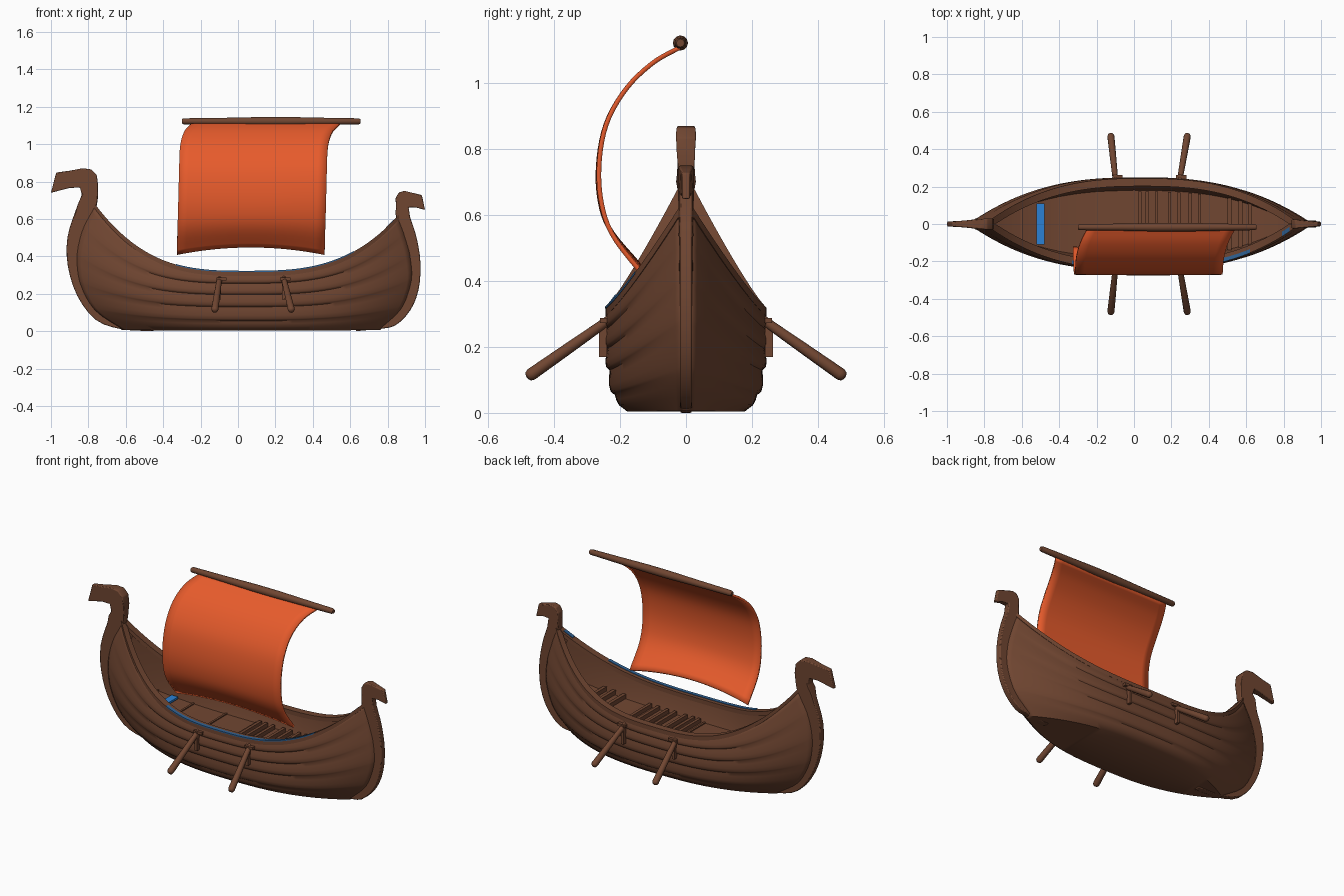
import bpy, bmesh, math
from mathutils import Vector, Matrix

if "Cube" in bpy.data.objects:
    bpy.data.objects.remove(bpy.data.objects["Cube"])


def material(name, rgb):
    m = bpy.data.materials.new(name)
    m.diffuse_color = (*rgb, 1)
    m.use_nodes = True
    m.node_tree.nodes["Principled BSDF"].inputs["Base Color"].default_value = m.diffuse_color
    return m


WOOD = material("brown wood", (0.162, 0.061, 0.031))
CLOTH = material("orange cloth", (0.80, 0.105, 0.025))
BLUE = material("blue paint", (0.024, 0.22, 0.66))
DARK_BLUE = material("dark blue paint", (0.03, 0.125, 0.30))


def add_object(name, bm, mat, smooth=40):
    bmesh.ops.recalc_face_normals(bm, faces=bm.faces)
    me = bpy.data.meshes.new(name)
    bm.to_mesh(me)
    bm.free()
    me.materials.append(mat)
    ob = bpy.data.objects.new(name, me)
    bpy.context.collection.objects.link(ob)
    bpy.ops.object.select_all(action='DESELECT')
    bpy.context.view_layer.objects.active = ob
    ob.select_set(True)
    if smooth:
        bpy.ops.object.shade_smooth_by_angle(angle=math.radians(smooth))
    return ob


def spline(pts, f):
    """Catmull-Rom point at fraction f of a list of 2D points."""
    n = len(pts) - 1
    s = min(max(f, 0), 1) * n
    i = min(int(s), n - 1)
    u = s - i
    p = [Vector(q) for q in pts]
    b, c = p[i], p[i + 1]
    a = p[i - 1] if i else 2 * b - c
    d = p[i + 2] if i + 2 <= n else 2 * c - b
    return 0.5 * (2 * b + (c - a) * u + (2 * a - 5 * b + 4 * c - d) * u ** 2
                  + (3 * b - a - 3 * c + d) * u ** 3)


def grid(rows, closed=False):
    """Skin a list of equal-length point rows; closed joins each row into a ring."""
    bm = bmesh.new()
    vs = [[bm.verts.new(p) for p in r] for r in rows]
    n = len(rows[0])
    for a, b in zip(vs, vs[1:]):
        for j in range(n if closed else n - 1):
            k = (j + 1) % n
            bm.faces.new((a[j], a[k], b[k], b[j]))
    if closed:
        bm.faces.new(vs[0])
        bm.faces.new(vs[-1][::-1])
    return bm


def box(name, centre, size, mat=WOOD):
    bm = bmesh.new()
    bmesh.ops.create_cube(bm, size=1, matrix=Matrix.Translation(centre) @ Matrix.Diagonal((*size, 1)))
    return add_object(name, bm, mat, 0)


def rod(name, a, b, radii):
    """Round rod from a to b through (fraction, radius) pairs."""
    a, b = Vector(a), Vector(b)
    q = (b - a).to_track_quat('Z', 'Y')
    rows = []
    for f, r in radii:
        c = a.lerp(b, f)
        rows.append([c + q @ Vector((r * math.cos(k * math.pi / 6), r * math.sin(k * math.pi / 6), 0))
                     for k in range(12)])
    return add_object(name, grid(rows, True), WOOD, 60)


# Hull shape: midship half section (y, z) and the two end curves (x, z), keel to gunwale
MID = [(0.178, 0.004), (0.216, 0.055), (0.232, 0.13), (0.239, 0.195), (0.241, 0.255), (0.238, 0.312)]
BOW = [(-0.62, 0.006), (-0.77, 0.11), (-0.85, 0.25), (-0.87, 0.40), (-0.84, 0.55), (-0.775, 0.685)]
STERN = [(0.76, 0.006), (0.88, 0.12), (0.935, 0.27), (0.93, 0.40), (0.90, 0.52), (0.865, 0.62)]


def hull_point(t, v, bump=0.0):
    m = spline(MID, v)
    e0, e1 = spline(BOW, v), spline(STERN, v)
    x = e0.x + (e1.x - e0.x) * (t + 1) / 2
    end = e0 if t < 0 else e1
    z = m.y + (end.y - m.y) * abs(t) ** 3
    y = 0.012 + (m.x - 0.012 + bump) * (1 - abs(t) ** 2.6)
    return Vector((x, y, z))


def mirror(p):
    return Vector((p.x, -p.y, p.z))


STATIONS = [-1 + 2 * i / 56 for i in range(57)]

# Overlapping strakes: each one swells out at its lower edge
profile = [(0, 0)]
for k in range(5):
    if k:
        profile += [((k + 0.08) / 5, 0.006), ((k + 0.16) / 5, 0.009)]
    profile += [((k + 0.4) / 5, 0.009), ((k + 0.75) / 5, 0.004), ((k + 1) / 5, 0)]
rows = []
for t in STATIONS:
    half = [hull_point(t, v, b) for v, b in profile]
    rows.append([mirror(p) for p in reversed(half)] + half)
hull = add_object("hull", grid(rows), WOOD, 40)
if sum(p.normal.z * p.area for p in hull.data.polygons) > 0:
    hull.data.flip_normals()
mod = hull.modifiers.new("thickness", 'SOLIDIFY')
mod.thickness = 0.022
mod.offset = -1


# Gunwale rails along both sides, with a thin blue paint line on the front one
def rail(name, side, t0, t1, outer, inner, low, high, mat):
    rows = []
    for i in range(49):
        t = t0 + (t1 - t0) * i / 48
        p = hull_point(t, 1)
        ring = [(outer, low), (outer, high), (-inner, high), (-inner, low)]
        rows.append([Vector((p.x, side * max(p.y + dy, 0.001), p.z + dz)) for dy, dz in ring])
    return add_object(name, grid(rows, True), mat, 30)


DECK_V = 0.6
for side, word in ((-1, "front"), (1, "back")):
    rail(word + "_rail", side, -0.995, 0.995, 0.006, 0.036, -0.018, 0.008, WOOD)
    # Inner planking slopes in from the rail to the deck
    rows = []
    for t in STATIONS[2:-2]:
        a, b = hull_point(t, 1), hull_point(t, DECK_V)
        rows.append([Vector((p.x, side * max(p.y - d, 0.002), p.z)) for p, d in
                     ((a, 0.03), (a.lerp(b, 0.5), 0.04), (b, 0.06))])
    add_object(word + "_inner_planking", grid(rows), WOOD, 40)
rail("rail_paint", -1, -0.46, 0.70, 0.007, 0.014, 0.004, 0.011, DARK_BLUE)
rail("stern_rail_paint", -1, 0.91, 0.96, 0.004, 0.02, 0.004, 0.011, DARK_BLUE)

# Deck follows a strake line inside the hull
rows = []
for t in STATIONS[1:-1]:
    p = hull_point(t, DECK_V) - Vector((0, 0.008, 0))
    rows.append([p, Vector((p.x, 0, p.z)), mirror(p)])
add_object("deck", grid(rows), WOOD, 30)


# Cross boards, slats and benches lying on the deck
def board(name, x, width, height, lift=0.0, reach=1.0, mat=WOOD):
    t = (x - 0.03) / 0.9
    p = hull_point(t, DECK_V)
    return box(name, (x, 0, p.z + lift + height / 2), (width, 2 * (p.y - 0.03) * reach, height), mat)


for x in (-0.6, -0.4, -0.2, 0.0):
    board("deck_board", x, 0.012, 0.006)
for x in (0.03, 0.07, 0.12, 0.19, 0.24, 0.30, 0.35):
    board("deck_slat", x, 0.018, 0.024, 0, 0.83)
for x in (0.51, 0.57, 0.62):
    board("stern_slat", x, 0.02, 0.026, 0, 0.85)
board("blue_bench", -0.50, 0.044, 0.012, 0.004, 0.72, BLUE)


# Stem posts: flat outlines whose thickness changes along x and z
def plate(name, outline, width):
    bm = bmesh.new()
    a = [bm.verts.new((x, -width(x, z), z)) for x, z in outline]
    b = [bm.verts.new((x, width(x, z), z)) for x, z in outline]
    n = len(a)
    bm.faces.new(a)
    bm.faces.new(b[::-1])
    for i in range(n):
        bm.faces.new((a[i], a[(i + 1) % n], b[(i + 1) % n], b[i]))
    ob = add_object(name, bm, WOOD, 40)
    bev = ob.modifiers.new("soft edges", 'BEVEL')
    bev.width = 0.005
    bev.segments = 2
    return ob


def dense(pts, n):
    return [tuple(spline(pts, i / n)) for i in range(n + 1)]


bow_outer = dense([(-0.45, 0.0), (-0.62, 0.01), (-0.76, 0.06), (-0.86, 0.19), (-0.91, 0.35),
                   (-0.912, 0.50), (-0.87, 0.64), (-0.835, 0.73)], 21)
bow_inner = dense([(-0.75, 0.70), (-0.77, 0.62), (-0.83, 0.52), (-0.845, 0.40), (-0.82, 0.26),
                   (-0.74, 0.12), (-0.60, 0.04), (-0.45, 0.01)], 14)
bow_head = [(-0.845, 0.768), (-0.90, 0.766), (-1.0, 0.74), (-0.972, 0.848), (-0.90, 0.858),
            (-0.83, 0.871), (-0.785, 0.865), (-0.755, 0.835), (-0.748, 0.78)]
plate("bow_post", bow_outer + bow_head + bow_inner,
      lambda x, z: 0.018 if z < 0.7 else 0.03 - 0.017 * min(max((-0.8 - x) / 0.16, 0), 1))

stern_outer = dense([(0.63, 0.0), (0.75, 0.012), (0.84, 0.03), (0.92, 0.11), (0.965, 0.22), (0.976, 0.36),
                     (0.955, 0.50), (0.92, 0.61)], 21)
stern_inner = dense([(0.842, 0.63), (0.855, 0.56), (0.895, 0.47), (0.91, 0.36), (0.90, 0.24),
                     (0.85, 0.12), (0.76, 0.04), (0.63, 0.01)], 14)
stern_head = [(0.912, 0.662), (0.95, 0.662), (1.0, 0.648), (0.983, 0.728), (0.94, 0.738),
              (0.89, 0.75), (0.86, 0.742), (0.842, 0.71), (0.845, 0.67)]
plate("stern_post", stern_outer + stern_head + stern_inner,
      lambda x, z: 0.018 if z < 0.6 else 0.024 - 0.012 * min(max((x - 0.88) / 0.1, 0), 1))

# Billowing sail hung from the yard
SAIL = [(-0.02, 1.108), (-0.10, 1.062), (-0.18, 0.985), (-0.24, 0.88), (-0.263, 0.76),
        (-0.257, 0.64), (-0.22, 0.535), (-0.125, 0.412)]
rows = []
for i in range(33):
    f = i / 32
    p = spline(SAIL, f)
    shift = -0.06 * (1 - (1 - min(f / 0.35, 1)) ** 2) - 0.022 * f
    row = []
    for j in range(17):
        s = j / 16
        arch = (1 - (2 * s - 1) ** 2) * f ** 4
        row.append((-0.245 + 0.79 * s + shift, p.x - 0.02 * arch, p.y + 0.04 * arch))
    rows.append(row)
sail = add_object("sail", grid(rows), CLOTH, 60)
mod = sail.modifiers.new("cloth thickness", 'SOLIDIFY')
mod.thickness = 0.014
mod.offset = 0

rod("yard", (-0.30, -0.017, 1.122), (0.655, -0.017, 1.122),
    [(0, 0.012), (0.01, 0.016), (0.25, 0.019), (0.45, 0.023), (0.6, 0.023), (0.8, 0.019), (0.99, 0.016), (1, 0.012)])

# Two oars on each side with their brackets
for side in (-1, 1):
    for x0, x1 in ((-0.098, -0.125), (0.243, 0.287)):
        rod("oar", (x0, side * 0.225, 0.288), (x1, side * 0.482, 0.108),
            [(0, 0.014), (0.5, 0.017), (0.95, 0.019), (0.985, 0.015), (1, 0.007)])
        box("oar_bracket", (x0 + 0.01, side * 0.248, 0.28), (0.055, 0.026, 0.016))
        box("oar_bracket_stay", (x0, side * 0.252, 0.225), (0.016, 0.024, 0.11))
